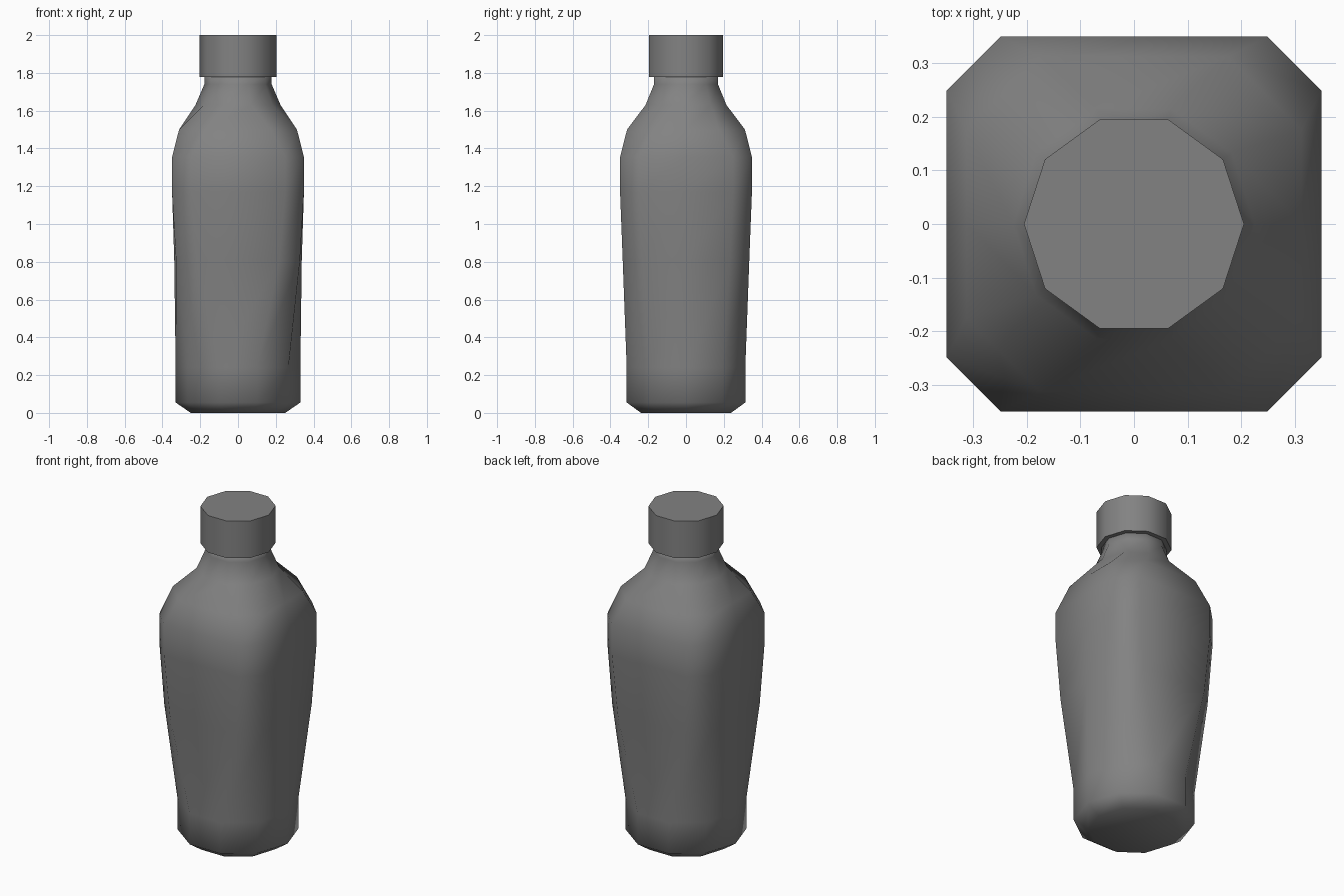
import bpy, bmesh, math

if "Cube" in bpy.data.objects:
    bpy.data.objects.remove(bpy.data.objects["Cube"])

# dark grey for both parts
grey = bpy.data.materials.new("dark_grey")
grey.diffuse_color = (0.225, 0.225, 0.225, 1)
grey.use_nodes = True
grey.node_tree.nodes["Principled BSDF"].inputs["Base Color"].default_value = grey.diffuse_color


def ten_sided(r, z):
    return [(r * math.cos(math.radians(36 * i)), r * math.sin(math.radians(36 * i)), z)
            for i in range(10)]


def chamfered(h, c, z):
    # square with cut corners, plus a midpoint on each x side
    q = [(h, 0), (h, c), (c, h), (-c, h), (-h, c),
         (-h, 0), (-h, -c), (-c, -h), (c, -h), (h, -c)]
    return [(x, y, z) for x, y in q]


def blend(a, b, t):
    return [tuple(p + (q - p) * t for p, q in zip(u, v)) for u, v in zip(a, b)]


def loft(name, rings):
    bm = bmesh.new()
    loops = [[bm.verts.new(p) for p in ring] for ring in rings]
    for a, b in zip(loops, loops[1:]):
        for i in range(10):
            j = (i + 1) % 10
            bm.faces.new((a[i], a[j], b[j], b[i]))
    bm.faces.new(loops[0][::-1])
    bm.faces.new(loops[-1])
    me = bpy.data.meshes.new(name)
    bm.to_mesh(me)
    bm.free()
    me.materials.append(grey)
    ob = bpy.data.objects.new(name, me)
    bpy.context.collection.objects.link(ob)
    for p in me.polygons:
        p.use_smooth = True
    return ob


# bottle body: round base, squared shoulders, round neck
loft("bottle_body", [
    ten_sided(0.25, 0.0),
    ten_sided(0.33, 0.055),
    ten_sided(0.33, 0.24),
    blend(ten_sided(0.335, 0.81), chamfered(0.338, 0.24, 0.81), 0.85),
    chamfered(0.349, 0.249, 1.17),
    chamfered(0.349, 0.249, 1.355),
    chamfered(0.312, 0.175, 1.50),
    ten_sided(0.225, 1.63),
    ten_sided(0.178, 1.74),
    ten_sided(0.178, 1.785),
])

# screw cap
cap = loft("bottle_cap", [ten_sided(0.205, 1.777), ten_sided(0.205, 2.0)])
bpy.context.view_layer.objects.active = cap
cap.select_set(True)
bpy.ops.object.shade_smooth_by_angle(angle=math.radians(40))
